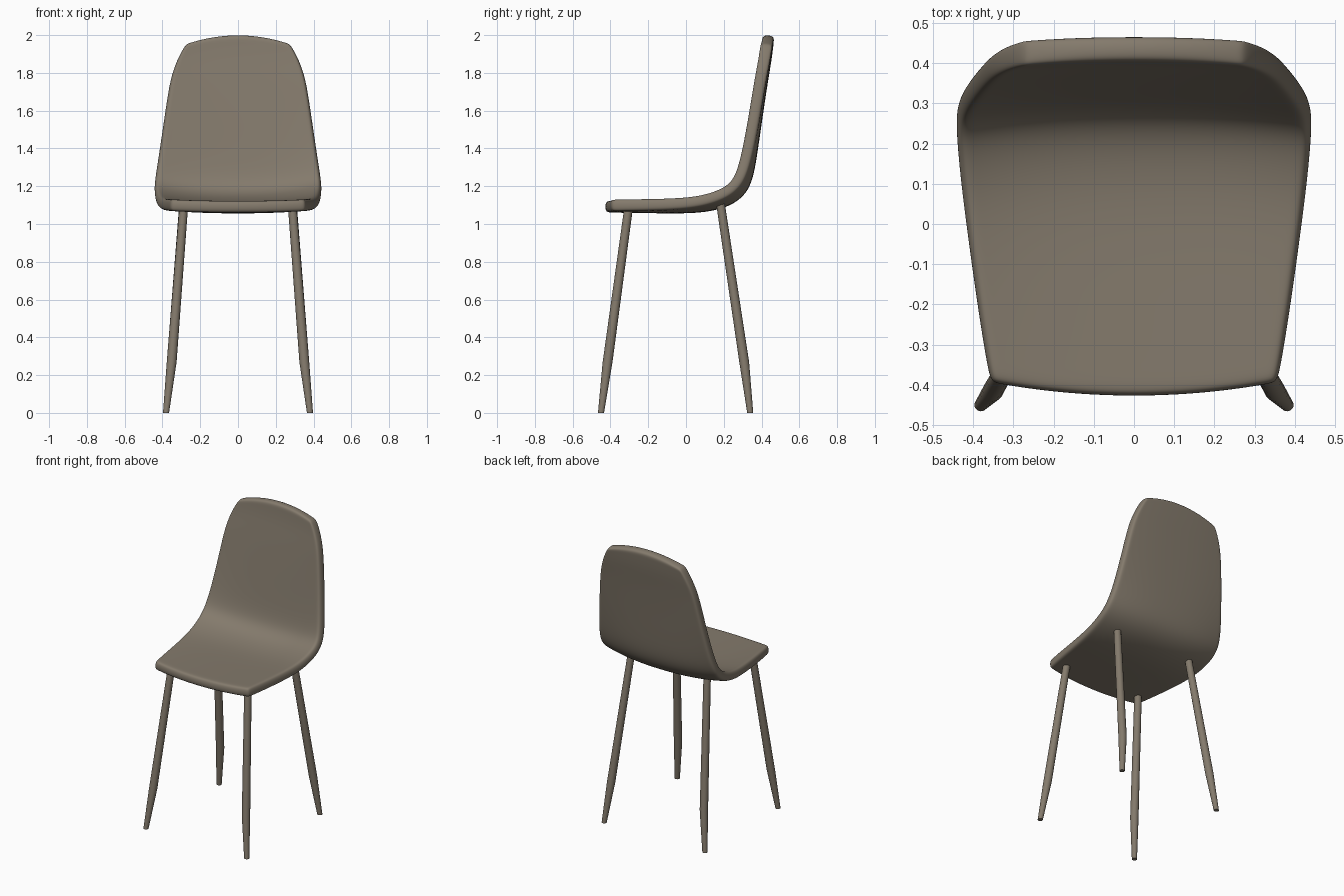
import bpy, bmesh, math
from mathutils import Vector

if "Cube" in bpy.data.objects:
    bpy.data.objects.remove(bpy.data.objects["Cube"])

mat = bpy.data.materials.new("taupe")
mat.diffuse_color = (0.23, 0.195, 0.15, 1)
mat.use_nodes = True
mat.node_tree.nodes["Principled BSDF"].inputs["Base Color"].default_value = mat.diffuse_color


def finish(name, bm):
    bmesh.ops.recalc_face_normals(bm, faces=bm.faces)
    me = bpy.data.meshes.new(name)
    bm.to_mesh(me)
    bm.free()
    me.materials.append(mat)
    ob = bpy.data.objects.new(name, me)
    bpy.context.collection.objects.link(ob)
    bpy.ops.object.select_all(action='DESELECT')
    ob.select_set(True)
    bpy.context.view_layer.objects.active = ob
    return ob


# Seat and backrest shell: stations of (y, z, half width, dish depth, edge bow)
stations = [
    (-0.43, 1.092, 0.355, 0.008, 0.035), (-0.395, 1.091, 0.365, 0.010, 0.033),
    (-0.20, 1.088, 0.393, 0.015, 0.015), (0.0, 1.085, 0.418, 0.025, 0),
    (0.12, 1.094, 0.432, 0.037, 0), (0.225, 1.122, 0.440, 0.048, 0),
    (0.295, 1.175, 0.442, 0.050, 0), (0.327, 1.25, 0.436, 0.038, 0),
    (0.347, 1.37, 0.418, 0.024, 0), (0.375, 1.57, 0.389, 0.014, 0),
    (0.405, 1.77, 0.361, 0.012, -0.01), (0.425, 1.885, 0.328, 0.010, -0.03),
    (0.434, 1.968, 0.293, 0.008, -0.043), (0.437, 2.002, 0.272, 0.006, -0.05)]
across = [-1, -0.92, -0.7, -0.38, 0, 0.38, 0.7, 0.92, 1]

bm = bmesh.new()
rows = []
for i, (y, z, w, dish, bow) in enumerate(stations):
    a = stations[max(i - 1, 0)]
    b = stations[min(i + 1, len(stations) - 1)]
    t = Vector((0, b[0] - a[0], b[1] - a[1])).normalized()
    n = Vector((0, -t.z, t.y))
    rows.append([bm.verts.new(Vector((u * w, y, z)) + n * dish * abs(u) ** 2.5 + t * bow * u * u)
                 for u in across])
for r0, r1 in zip(rows, rows[1:]):
    for j in range(len(across) - 1):
        bm.faces.new((r0[j], r0[j + 1], r1[j + 1], r1[j]))
shell = finish("seat_shell", bm)
solid = shell.modifiers.new("thickness", 'SOLIDIFY')
solid.thickness = 0.062
solid.offset = 0
sub = shell.modifiers.new("smooth", 'SUBSURF')
sub.levels = sub.render_levels = 3
bpy.ops.object.shade_smooth()


# Splayed legs, tapering to the foot: rings of (x, y, z, radius)
def leg(name, rings, side, n=20):
    bm = bmesh.new()
    loops = [[bm.verts.new((side * x + r * math.cos(k * math.tau / n),
                            y + r * math.sin(k * math.tau / n), z)) for k in range(n)]
             for x, y, z, r in rings]
    for a, b in zip(loops, loops[1:]):
        for k in range(n):
            bm.faces.new((a[k], a[(k + 1) % n], b[(k + 1) % n], b[k]))
    bm.faces.new(loops[0])
    bm.faces.new(loops[-1])
    finish(name, bm)
    bpy.ops.object.shade_smooth_by_angle(angle=math.radians(40))


front = [(0.381, -0.450, 0, 0.016), (0.351, -0.415, 0.27, 0.026), (0.288, -0.304, 1.085, 0.023)]
back = [(0.381, 0.340, 0, 0.016), (0.351, 0.308, 0.27, 0.026), (0.288, 0.183, 1.105, 0.023)]
for side, label in ((-1, "left"), (1, "right")):
    leg("front_leg_" + label, front, side)
    leg("back_leg_" + label, back, side)
